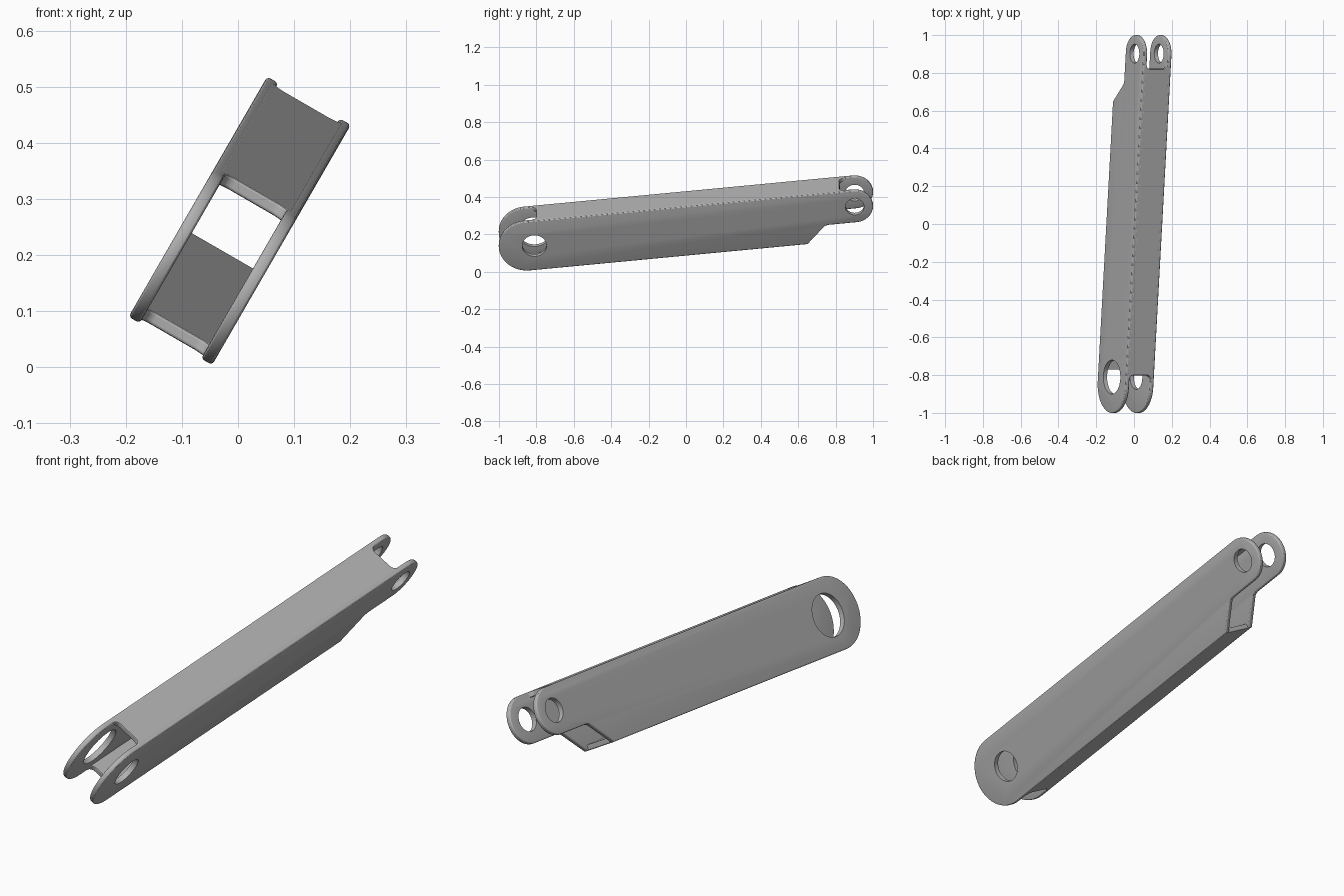
import bpy, bmesh, math
from mathutils import Matrix, Vector

if "Cube" in bpy.data.objects:
    bpy.data.objects.remove(bpy.data.objects["Cube"], do_unlink=True)

# One plain metal colour
metal = bpy.data.materials.new("grey_metal")
metal.use_nodes = True
grey = (0.45, 0.45, 0.45, 1)
metal.diffuse_color = grey
metal.node_tree.nodes["Principled BSDF"].inputs["Base Color"].default_value = grey

# Link frame: length axis, width axis, side axis
roll, pitch = math.radians(60), math.radians(6.25)
up = Vector((math.cos(roll), 0, math.sin(roll)))
fwd = Vector((0, 1, 0))
length = fwd * math.cos(pitch) + up * math.sin(pitch)
width = up * math.cos(pitch) - fwd * math.sin(pitch)
side = length.cross(width)
FRAME = Matrix((length, width, side)).transposed().to_4x4()
FRAME.translation = (0, 0, 0.256)

# Main dimensions
OUTER, WALL = 0.086, 0.023
INNER = OUTER - WALL
BIG, BIG_R = (-0.855, 0.003), 0.151
SMALL, SMALL_R = (0.9135, 0.056), 0.098
TOP, BOTTOM = BIG[1] + BIG_R, BIG[1] - BIG_R


def arc(centre, r, start, end, n=32):
    angles = [math.radians(start + (end - start) * i / n) for i in range(n + 1)]
    return [(centre[0] + r * math.cos(t), centre[1] + r * math.sin(t)) for t in angles]


def extrude(name, points, low, high, bevel=0.0, segments=3):
    """Prism from a 2D outline, with both rims rounded."""
    bm = bmesh.new()
    base = bm.faces.new([bm.verts.new((x, y, low)) for x, y in points])
    result = bmesh.ops.extrude_face_region(bm, geom=[base])
    moved = [v for v in result["geom"] if isinstance(v, bmesh.types.BMVert)]
    bmesh.ops.translate(bm, verts=moved, vec=(0, 0, high - low))
    bmesh.ops.recalc_face_normals(bm, faces=bm.faces)
    if bevel:
        rims = [e for e in bm.edges if abs(e.verts[0].co.z - e.verts[1].co.z) < 1e-6]
        bmesh.ops.bevel(bm, geom=rims, offset=bevel, segments=segments, profile=0.5,
                        affect='EDGES', clamp_overlap=False)
    mesh = bpy.data.meshes.new(name)
    bm.to_mesh(mesh)
    bm.free()
    mesh.materials.append(metal)
    obj = bpy.data.objects.new(name, mesh)
    bpy.context.collection.objects.link(obj)
    return obj


def activate(obj):
    bpy.ops.object.select_all(action='DESELECT')
    obj.select_set(True)
    bpy.context.view_layer.objects.active = obj


def drill(obj, centre, r):
    cutter = extrude("hole_cutter", arc(centre, r, 0, 360, 64)[:-1], -0.3, 0.3)
    cutter.hide_render = True
    mod = obj.modifiers.new("hole", 'BOOLEAN')
    mod.operation, mod.solver, mod.object = 'DIFFERENCE', 'EXACT', cutter
    activate(obj)
    bpy.ops.object.modifier_apply(modifier=mod.name)
    bpy.data.objects.remove(cutter, do_unlink=True)


def finish(obj):
    activate(obj)
    bpy.ops.object.shade_smooth_by_angle(angle=math.radians(20))
    obj.matrix_world = FRAME @ obj.matrix_world


# Side plates: round big end, notched underside, small round eye
outline = arc(BIG, BIG_R, 90, 270)
outline += [(0.638, BOTTOM), (0.733, -0.055), (0.744, -0.046), (0.76, -0.042)]
outline += arc(SMALL, SMALL_R, -90, 90)
for name, low, big_hole in (("left_plate", INNER, 0.065), ("right_plate", -OUTER, 0.09)):
    plate = extrude(name, outline, low, low + WALL, bevel=0.007)
    drill(plate, (-0.815, BIG[1]), big_hole)
    drill(plate, SMALL, 0.05)
    finish(plate)


# Webs joining the plates, with filleted slots at the ends
def web(name, start, end, low, high, end_fillet):
    r, edge = 0.022, OUTER - 0.011

    def corner(x, out):
        pts = [(x + out * (r - px), INNER - r + py)
               for px, py in arc((0, 0), r, 0, 90, 8)]
        return pts + [(x + out * r, edge)]

    upper = corner(start, -1)
    upper += corner(end, 1)[::-1] if end_fillet else [(end, edge)]
    loop = upper + [(x, -y) for x, y in reversed(upper)]
    obj = extrude(name, loop, low, high, bevel=0.005, segments=2)
    # Turn the prism so its thickness runs along the width axis
    obj.data.transform(Matrix.Rotation(math.radians(90), 4, 'X'))
    obj.data.transform(Matrix.Translation((0, low + high, 0)))
    finish(obj)


web("top_web", -0.79, 0.842, TOP - WALL, TOP + 0.0004, True)
web("bottom_web", -0.79, 0.634, BOTTOM - 0.0004, BOTTOM + WALL, False)
